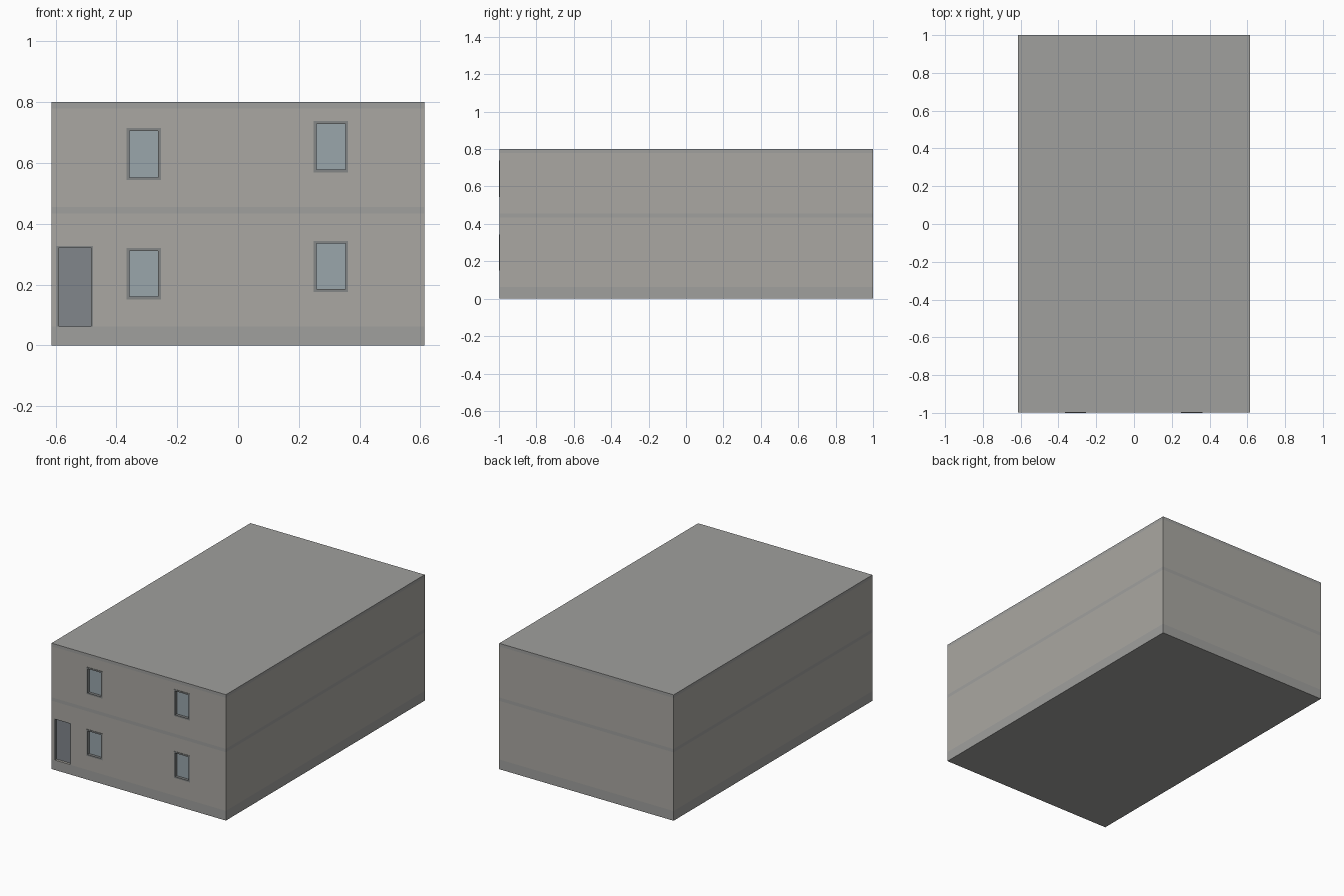
import bpy, bmesh
from mathutils import Vector

if "Cube" in bpy.data.objects:
    bpy.data.objects.remove(bpy.data.objects["Cube"])

W, H, FRONT, BACK = 0.613, 0.80, -0.997, 1.0
RECESS = 0.022


def material(name, rgb):
    m = bpy.data.materials.new(name)
    m.diffuse_color = (*rgb, 1)
    m.use_nodes = True
    m.node_tree.nodes["Principled BSDF"].inputs["Base Color"].default_value = m.diffuse_color
    return m


wall_mat = material("wall_grey", (0.40, 0.39, 0.36))
trim_mat = material("trim_grey", (0.35, 0.35, 0.34))
frame_mat = material("frame_grey", (0.23, 0.24, 0.24))
glass_mat = material("glass_blue", (0.32, 0.38, 0.41))
door_mat = material("door_grey", (0.22, 0.24, 0.26))


def boxes(name, bounds, mats):
    """One object made of boxes given as (x0, x1, y0, y1, z0, z1)."""
    bm = bmesh.new()
    for x0, x1, y0, y1, z0, z1 in bounds:
        verts = bmesh.ops.create_cube(bm, size=1)["verts"]
        for v in verts:
            v.co = Vector(((x0 + x1) / 2 + v.co.x * (x1 - x0),
                           (y0 + y1) / 2 + v.co.y * (y1 - y0),
                           (z0 + z1) / 2 + v.co.z * (z1 - z0)))
    me = bpy.data.meshes.new(name)
    bm.to_mesh(me)
    bm.free()
    for m in mats:
        me.materials.append(m)
    ob = bpy.data.objects.new(name, me)
    bpy.context.collection.objects.link(ob)
    return ob


# Building body, split into flush plinth, floor and cornice bands
body = boxes("building_body", [(-W, W, FRONT, BACK, 0, H)], [wall_mat, trim_mat])
bm = bmesh.new()
bm.from_mesh(body.data)
for z in (0.062, 0.434, 0.456, 0.78):
    bmesh.ops.bisect_plane(bm, geom=bm.verts[:] + bm.edges[:] + bm.faces[:],
                           plane_co=(0, 0, z), plane_no=(0, 0, 1))
for f in bm.faces:
    z = f.calc_center_median().z
    f.material_index = int(z < 0.062 or 0.434 < z < 0.456 or z > 0.78)
bm.to_mesh(body.data)
bm.free()

# Openings: name, x0, x1, z0, z1
windows = [
    ("upper_left_window", -0.366, -0.254, 0.544, 0.715),
    ("upper_right_window", 0.249, 0.362, 0.569, 0.738),
    ("lower_left_window", -0.366, -0.254, 0.152, 0.320),
    ("lower_right_window", 0.249, 0.362, 0.176, 0.344),
]
door = (-0.596, -0.477, 0.063, 0.327)

# Recesses in the front wall
holes = [w[1:] for w in windows] + [door]
cutter = boxes("opening_cutter",
               [(x0, x1, FRONT - 0.1, FRONT + RECESS, z0, z1) for x0, x1, z0, z1 in holes],
               [wall_mat])
cutter.hide_render = True
cutter.hide_set(True)
cut = body.modifiers.new("openings", "BOOLEAN")
cut.operation = "DIFFERENCE"
cut.solver = "EXACT"
cut.object = cutter

# Windows: slightly proud frame around set-back glass
t = 0.009
for name, x0, x1, z0, z1 in windows:
    y0, y1 = -1.0, FRONT + RECESS
    boxes(name + "_frame", [
        (x0, x0 + t, y0, y1, z0, z1), (x1 - t, x1, y0, y1, z0, z1),
        (x0 + t, x1 - t, y0, y1, z0, z0 + t), (x0 + t, x1 - t, y0, y1, z1 - t, z1),
    ], [frame_mat])
    boxes(name + "_glass", [(x0 + t, x1 - t, FRONT + 0.014, y1, z0 + t, z1 - t)], [glass_mat])

# Door: jambs and lintel flush with the wall, leaf set back
x0, x1, z0, z1 = door
j = 0.007
boxes("door_frame", [
    (x0, x0 + j, FRONT, FRONT + RECESS, z0, z1),
    (x1 - j, x1, FRONT, FRONT + RECESS, z0, z1),
    (x0 + j, x1 - j, FRONT, FRONT + RECESS, z1 - 0.004, z1),
], [frame_mat])
boxes("door_leaf", [(x0 + j, x1 - j, FRONT + 0.016, FRONT + RECESS, z0, z1 - 0.004)], [door_mat])
